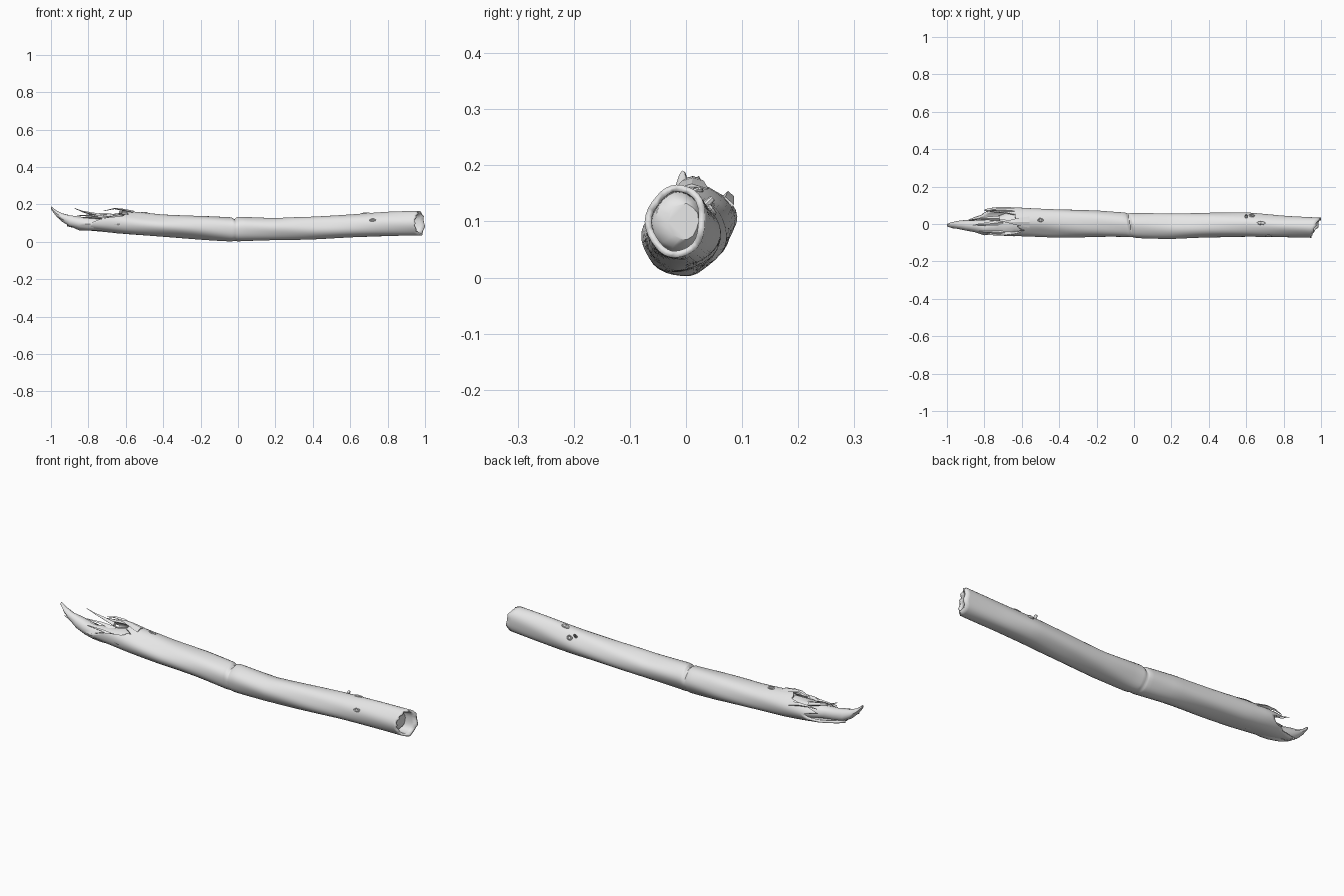
import bpy, bmesh, random
from math import sin, cos, pi, exp, tau
from mathutils import Vector

random.seed(4)
cube = bpy.data.objects.get("Cube")
if cube:
    bpy.data.objects.remove(cube)

wood = bpy.data.materials.new("pale_grey_wood")
wood.use_nodes = True
wood.diffuse_color = (0.8, 0.8, 0.8, 1)
wood.node_tree.nodes["Principled BSDF"].inputs["Base Color"].default_value = (0.8, 0.8, 0.8, 1)


def finish(name, bm, angle=40):
    mesh = bpy.data.meshes.new(name)
    bm.to_mesh(mesh)
    bm.free()
    mesh.materials.append(wood)
    ob = bpy.data.objects.new(name, mesh)
    bpy.context.collection.objects.link(ob)
    bpy.ops.object.select_all(action='DESELECT')
    ob.select_set(True)
    bpy.context.view_layer.objects.active = ob
    bpy.ops.object.shade_smooth_by_angle(angle=angle * pi / 180)
    return ob


def sample(table, x):
    """Linear interpolation of rows keyed by their first value."""
    if x <= table[0][0]:
        return table[0][1:]
    for a, b in zip(table, table[1:]):
        if x <= b[0]:
            t = (x - a[0]) / (b[0] - a[0])
            return [p + (q - p) * t for p, q in zip(a[1:], b[1:])]
    return table[-1][1:]


def bridge(bm, rings):
    for r, s in zip(rings, rings[1:]):
        n = len(r)
        for k in range(n):
            bm.faces.new((r[k], r[(k + 1) % n], s[(k + 1) % n], s[k]))


def loft(name, rows, sides=10, rough=0.0):
    """Closed rough loft through (x, centre y, centre z, radius y, radius z)."""
    bm = bmesh.new()
    rings = []
    for x, cy, cz, ry, rz in rows:
        ring = []
        for k in range(sides):
            a = tau * k / sides
            f = 1 + random.uniform(-rough, rough)
            ring.append(bm.verts.new((x, cy + ry * f * cos(a), cz + rz * f * sin(a))))
        rings.append(ring)
    bridge(bm, rings)
    bm.faces.new(rings[0])
    bm.faces.new(rings[-1])
    bmesh.ops.recalc_face_normals(bm, faces=bm.faces[:])
    return finish(name, bm)


# Trunk outline: x, lowest z, highest z, front y, back y
outline = [
    (-0.98, .10, .16, -.03, .05), (-0.88, .075, .155, -.045, .07),
    (-0.8, .06, .16, -.06, .085), (-0.7, .05, .168, -.065, .09),
    (-0.6, .04, .163, -.067, .088), (-0.4, .026, .147, -.07, .08),
    (-0.2, .014, .14, -.068, .074), (-0.04, .004, .132, -.07, .06),
    (0.02, .004, .135, -.076, .056), (0.2, .009, .127, -.08, .055),
    (0.4, .014, .134, -.073, .06), (0.6, .022, .146, -.068, .06),
    (0.8, .03, .158, -.07, .046), (1.0, .036, .167, -.072, .036)]

# Torn ends by angle (degrees from back, over the top, to the front)
left_edge = [(0, -.72), (20, -.79), (38, -.76), (50, -.64), (75, -.62), (100, -.63),
             (125, -.6), (145, -.63), (160, -.71), (180, -.78), (205, -.82),
             (240, -.9), (270, -.9), (300, -.84), (335, -.74), (360, -.72)]
right_edge = [(0, 1.0), (50, .985), (90, .965), (130, .955), (180, .945),
              (220, .95), (270, .985), (360, 1.0)]

SIDES = 32
xs = sorted([-0.6 + 1.5 * i / 56 for i in range(57)] +
            [-.046, -.038, -.03, -.024, -.018, -.01, -.002])
jag = [(random.uniform(-.016, .016), random.uniform(-.006, .006)) for _ in range(SIDES)]


def surface(x, a):
    lo, hi, front, back = sample(outline, x)
    # long wandering flutes and the cross crack at mid length
    f = 1 + .025 * sin(3 * a + 5 * x) + .018 * sin(5 * a - 9 * x + 1) + .012 * sin(13 * x + 2 * a)
    side = max(0.0, sin(a + .2)) + .25
    f -= .15 * side * exp(-((x + .02 + .012 * cos(a)) / .009) ** 2)
    # shallow hollow along the upper front of the left half
    f -= .07 * exp(-((x + .5) / .13) ** 2) * max(0.0, cos(a - 2.3)) ** 4
    return Vector((x, (front + back) / 2 + (back - front) / 2 * f * cos(a),
                   (lo + hi) / 2 + (hi - lo) / 2 * f * sin(a)))


# Hollow bark shell with torn ends
bm = bmesh.new()
STEPS = 8
rings = []
for i in range(STEPS, 0, -1):
    ring = []
    for k in range(SIDES):
        end = sample(left_edge, 360 * k / SIDES)[0] + jag[k][0]
        ring.append(bm.verts.new(surface(-.6 + (end + .6) * i / STEPS, tau * k / SIDES)))
    rings.append(ring)
for x in xs:
    rings.append([bm.verts.new(surface(x, tau * k / SIDES)) for k in range(SIDES)])
for i in range(1, 5):
    ring = []
    for k in range(SIDES):
        end = min(1.0, sample(right_edge, 360 * k / SIDES)[0] + jag[k][1])
        ring.append(bm.verts.new(surface(.9 + (end - .9) * i / 4, tau * k / SIDES)))
    rings.append(ring)
bridge(bm, rings)
bark = finish("bark_shell", bm)
shell = bark.modifiers.new("thickness", 'SOLIDIFY')
shell.thickness = .012
shell.offset = -1

# Long upturned tongue of heartwood at the broken left end
loft("broken_tongue", [
    (-.56, .005, .096, .06, .046), (-.64, .003, .095, .062, .046),
    (-.7, -.002, .094, .058, .042), (-.75, -.01, .094, .046, .037),
    (-.8, -.018, .095, .038, .036), (-.85, -.012, .1, .034, .035),
    (-.9, -.007, .112, .026, .031), (-.94, -.005, .13, .02, .022),
    (-.975, -.006, .155, .014, .014), (-1, -.006, .182, .006, .008)], 12, .12)

# Recessed heartwood inside the right end
loft("heartwood_plug", [
    (.8, -.012, .095, .05, .055), (.9, -.016, .1, .049, .058),
    (.925, -.014, .1, .04, .045), (.935, -.005, .1, .028, .032)], 14, .05)


def splinter(name, path, width, thick):
    """Flat tapering sliver along a short path."""
    bm = bmesh.new()
    rings = []
    for i, p in enumerate(path):
        t = max(.12, 1 - i / (len(path) - 1))
        p = Vector(p)
        rings.append([bm.verts.new(p + Vector((0, s * width * t, u * thick * t)))
                      for s, u in ((1, 0), (0, 1), (-1, 0), (0, -1))])
    bridge(bm, rings)
    bm.faces.new(rings[0])
    bm.faces.new(rings[-1])
    bmesh.ops.recalc_face_normals(bm, faces=bm.faces[:])
    finish(name, bm, 30)


# Loose splinters around the break
splinter("raised_splinter", [(-.72, .03, .135), (-.78, .03, .15), (-.83, .028, .162), (-.875, .022, .18)], .014, .012)
splinter("top_flap", [(-.56, .01, .158), (-.62, .012, .172), (-.66, .012, .178), (-.72, .02, .165)], .03, .009)
splinter("back_splinter", [(-.64, .07, .13), (-.7, .075, .145), (-.75, .075, .148), (-.79, .068, .142)], .016, .014)
splinter("front_splinter", [(-.66, -.045, .115), (-.74, -.045, .128), (-.83, -.04, .13)], .014, .012)
splinter("low_splinter", [(-.8, -.02, .09), (-.9, -.02, .1), (-.97, -.022, .135)], .016, .014)
splinter("inner_splinter", [(-.7, .01, .125), (-.78, .0, .14), (-.86, -.005, .142)], .02, .012)


# Small knots and a twig stub on the bark
def knot(name, x, degrees, length, width, height):
    a = degrees * pi / 180
    base = surface(x, a)
    along = (surface(x + .01, a) - base).normalized()
    across = (surface(x, a + .05) - base).normalized()
    out = across.cross(along).normalized()
    bm = bmesh.new()
    rings = []
    for scale, lift in ((1, -.006), (1, .3 * height), (.75, height), (.45, .2 * height)):
        rings.append([bm.verts.new(base + out * lift + scale * (
            along * length * cos(tau * k / 10) + across * width * sin(tau * k / 10)))
            for k in range(10)])
    bridge(bm, rings)
    bm.faces.new(rings[-1])
    bmesh.ops.recalc_face_normals(bm, faces=bm.faces[:])
    finish(name, bm, 30)


knot("front_knot", .72, 155, .018, .009, .004)
knot("top_knot", .68, 78, .026, .011, .004)
knot("back_knot", .63, 35, .016, .012, .006)
knot("twig_stub", .6, 50, .008, .007, .016)
knot("left_knot", -.5, 80, .02, .01, .004)
